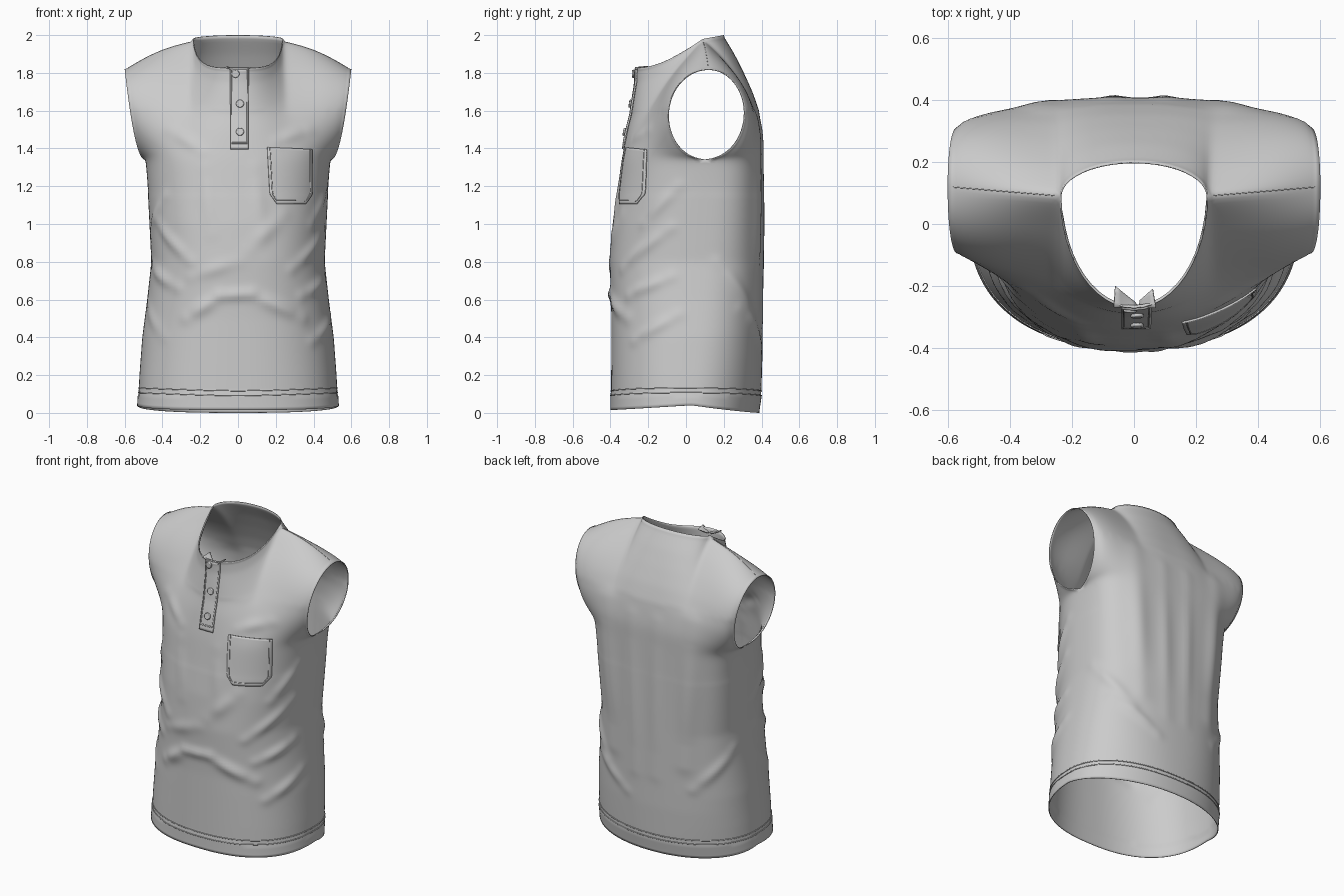
import bpy, bmesh, math
from mathutils import Vector
from mathutils.bvhtree import BVHTree

if "Cube" in bpy.data.objects:
    bpy.data.objects.remove(bpy.data.objects["Cube"])

pi, sin, cos = math.pi, math.sin, math.cos
ARM = 1.34      # height of the underarm
HALF, LOW, UP = 40, 80, 40
NECK = 0.3      # share of the top edge taken by the neckline

def table(t, pts):
    for (a, p), (b, q) in zip(pts, pts[1:]):
        if t <= b:
            return p + (q - p) * max(0, t - a) / (b - a)
    return pts[-1][1]

WIDTH = [(0, .535), (.2, .525), (.4, .51), (.6, .484), (.8, .462), (1, .472), (1.2, .482), (1.34, .493)]
FRONT = [(0, -.40), (.5, -.398), (.8, -.407), (1, -.392), (1.2, -.364), (1.34, -.345),
         (1.5, -.315), (1.6, -.29), (1.75, -.27), (1.825, -.272)]
BACK = [(0, .387), (.1, .402), (.3, .408), (1.45, .41), (1.6, .39), (1.7, .355), (1.8, .31), (1.9, .26), (2, .2)]
BOXY = [(0, 2.05), (.6, 2.5), (1.2, 3.0), (1.34, 3.1)]      # squareness of the back

def hem(u, front):
    base = .015 if front else 0
    return base + (.04 - base) * u * u

# ---- shirt surface: a front and a back panel joined at side and shoulder seams
def section(u, z, front):
    """Point on the torso cross-section; u runs -1..1 from seam to seam."""
    k = 2 / (2.4 if front else table(z, BOXY))
    th, seam = abs(u) * pi / 2, .03 + .07 * min(z, ARM) / ARM
    mid = table(z, FRONT if front else BACK)
    x = math.copysign(table(z, WIDTH) * sin(th) ** .8, u)
    side = min(1, abs(x) / table(z, WIDTH))
    return Vector((x, seam + (mid - seam) * (1 - side ** (2 / k)) ** (k / 2), z))

def top_edge(u, front):
    """Neckline, then shoulder seam."""
    a, sg = abs(u), math.copysign(1, u)
    if a <= NECK + 1e-6:
        ph = a / NECK * pi / 2
        c = max(cos(ph), 0)
        if front:
            return Vector((sg * .238 * sin(ph), .09 - .362 * c, 1.98 - .155 * sin(c * pi / 2)))
        return Vector((sg * .238 * sin(ph), .09 + .11 * c, 1.98 + .02 * c))
    t = (a - NECK) / (1 - NECK)
    return Vector((sg * (.238 + .362 * t), .09 + .03 * t, 1.98 - .16 * t + .022 * sin(pi * t)))

def soft_edge(u, front):
    """Top edge with the neck corner averaged away, used inside the panel."""
    r = .3 * min(1, (1 - abs(u)) / .4)
    return sum((top_edge(u + r * k / 6, front) * (7 - abs(k)) for k in range(-6, 7)), Vector()) / 49

def chord(u, s, front):
    soft = soft_edge(u, front)
    return section(u, ARM, front).lerp(soft, s) + (top_edge(u, front) - soft) * s ** 2

def arm_edge(s, sg, front):
    y = .1 + .02 * s + (-.205 if front else .2) * sin(pi * s)
    return Vector((sg * (.493 + .107 * sin(pi * s / 2)), y, 1.58 - .24 * cos(pi * s)))

def upper(u, s, front):
    sg, a = math.copysign(1, u), abs(u)
    edge = arm_edge(s, sg, front) - arm_edge(0, sg, front).lerp(arm_edge(1, sg, front), s)
    mid = chord(0, s, front)
    fix = table(mid.z, FRONT if front else BACK) - mid.y
    w = a ** 1.4
    return chord(u, s, front) + edge * w + Vector((0, fix * (1 - w), 0))

# folds as (angle, z) to (angle, z), height, width; angle 0 is front, 90 is +x
FOLDS = [(-38, .50, -14, .62, .018, .035), (-14, .62, 10, .63, .016, .03), (10, .63, 48, .50, .018, .035),
         (-70, 1.02, -35, .80, .014, .03), (-80, .78, -45, .66, .015, .03), (-35, .72, 0, .80, .01, .035),
         (80, .98, 40, .76, .014, .03), (80, .72, 48, .62, .015, .03), (85, .52, 55, .38, .014, .03),
         (-85, .95, -60, 1.15, .012, .03), (85, 1.2, 60, 1.0, .012, .03), (35, 1.05, 8, .86, .01, .04),
         (-28, 1.3, -20, .95, .008, .04), (15, 1.3, 18, .95, .008, .04), (-60, 1.5, -30, 1.38, .01, .03),
         (62, 1.5, 35, 1.44, .01, .03), (-85, .6, -55, .4, .008, .03), (125, .55, 160, .35, .012, .03),
         (110, .8, 140, .5, .012, .03), (-110, .7, -140, .45, .012, .03),
         (141, 1.55, 146, .6, .016, .05), (165, 1.5, 168, .5, .009, .04), (-170, 1.5, -172, .5, .009, .04),
         (-141, 1.55, -146, .6, .016, .05)]

def fold_height(p):
    ang, h = math.degrees(math.atan2(p.x, -p.y)), 0
    for a0, z0, a1, z1, amp, w in FOLDS:
        k = .0075
        d = ((ang - a0 + 180) % 360 - 180) * k, p.z - z0
        e = (a1 - a0) * k, z1 - z0
        t = (d[0] * e[0] + d[1] * e[1]) / (e[0] ** 2 + e[1] ** 2)
        c = min(1, max(0, t))
        r = (d[0] - e[0] * c) ** 2 + (d[1] - e[1] * c) ** 2
        h += amp * math.exp(-r / (w * w)) * sin(pi * min(.85, max(.15, t)))
    return h - .003

def finish(name, bm, thick=0, offset=-1.0):
    me = bpy.data.meshes.new(name)
    bm.to_mesh(me)
    bm.free()
    ob = bpy.data.objects.new(name, me)
    bpy.context.collection.objects.link(ob)
    if thick:
        m = ob.modifiers.new("cloth", 'SOLIDIFY')
        m.thickness, m.offset = thick, offset
    bpy.ops.object.select_all(action='DESELECT')
    ob.select_set(True)
    bpy.context.view_layer.objects.active = ob
    bpy.ops.object.shade_smooth_by_angle(angle=math.radians(50))

def grid(bm, cols, rows, fn):
    v = [[bm.verts.new(fn(i, j)) for i in range(cols + 1)] for j in range(rows + 1)]
    for j in range(rows):
        for i in range(cols):
            bm.faces.new((v[j][i], v[j][i + 1], v[j + 1][i + 1], v[j + 1][i]))

bm = bmesh.new()
for front in (True, False):
    def point(i, j):
        u = (i - HALF) / HALF
        if j <= LOW:
            h = hem(u, front)
            return section(u, (ARM - h) * j / LOW + h, front)
        return upper(u, (j - LOW) / UP, front)
    grid(bm, 2 * HALF, LOW + UP, point)
bmesh.ops.remove_doubles(bm, verts=bm.verts, dist=.0005)
for low, high, count in ((0, 3, 4), (1.15, 1.6, 14)):
    inner = [v for v in bm.verts if not v.is_boundary and low < v.co.z < high]
    for _ in range(count):
        bmesh.ops.smooth_vert(bm, verts=inner, factor=.5, use_axis_x=True, use_axis_y=True, use_axis_z=True)
bmesh.ops.recalc_face_normals(bm, faces=bm.faces)
bm.normal_update()
if sum(f.normal.x * f.calc_center_median().x + f.normal.y * f.calc_center_median().y for f in bm.faces) < 0:
    bmesh.ops.reverse_faces(bm, faces=bm.faces)
    bm.normal_update()
moves = [(v, v.normal * (fold_height(v.co) + (.004 if v.co.z < .1 else 0))) for v in bm.verts
         if not (v.is_boundary and v.co.z > 1)]
for v, d in moves:
    d.z *= 1 if v.co.z > .2 else 0
    v.co += d
bm.normal_update()
tree = BVHTree.FromBMesh(bm)
finish("shirt_body", bm, .005)

# ---- details laid on the cloth by ray casting
def drape(x, z, lift):
    hit, n, *_ = tree.ray_cast(Vector((x, -2, z)), Vector((0, 1, 0)))
    if hit is None or hit.y > 0:
        hit, n, *_ = tree.find_nearest(Vector((x, -.28, z)))
    n = n if n.y < 0 else -n
    return hit + n * lift, n

def patch(name, cols, rows, fn, lift, thick):
    bm = bmesh.new()
    grid(bm, cols, rows, lambda i, j: drape(*fn(i / cols, j / rows), lift)[0])
    finish(name, bm, thick, 0)

def thread(name, pts, closed=False, r=.0025):
    cu = bpy.data.curves.new(name, 'CURVE')
    cu.dimensions, cu.bevel_depth, cu.bevel_resolution = '3D', r, 1
    sp = cu.splines.new('POLY')
    sp.points.add(len(pts) - 1)
    for q, p in zip(sp.points, pts):
        q.co = (*p, 1)
    sp.use_cyclic_u = closed
    bpy.context.collection.objects.link(bpy.data.objects.new(name, cu))

def outline(fn, n, m=.06):
    lo, hi = m, 1 - m
    c = [(lo, 0), (lo, hi), (hi, hi), (hi, 0)]
    return [fn(a[0] + (b[0] - a[0]) * k / n, a[1] + (b[1] - a[1]) * k / n)
            for a, b in zip(c, c[1:]) for k in range(n)] + [fn(hi, 0)]

# chest pocket with clipped lower corners
def pocket(u, v):
    w = .118 - .008 * v - .035 * max(0, v - .82) / .18
    return .272 + .008 * v + (2 * u - 1) * w, 1.405 - .3 * v - .01 * u * (1 - v)

patch("chest_pocket", 20, 24, pocket, .004, .006)
thread("pocket_stitch", [drape(x, z, .007)[0] for x, z in outline(pocket, 20)])

# button placket
def placket(u, v):
    return -.04 + .095 * u, 1.82 - .425 * v

patch("placket", 8, 30, placket, .006, .008)
thread("placket_stitch", [drape(x, z, .010)[0] for x, z in outline(placket, 24, .08)])
thread("placket_cross_stitch", [drape(-.035 + .085 * k / 8, 1.425, .010)[0] for k in range(9)])

for k, (x, z) in enumerate(((.01, 1.485), (.01, 1.635), (-.012, 1.795))):
    p, n = drape(x, z, .015)
    bpy.ops.mesh.primitive_cylinder_add(vertices=24, radius=.021, depth=.012, location=p,
                                        rotation=n.to_track_quat('Z', 'Y').to_euler())
    b = bpy.context.object
    b.name = "button_%d" % (k + 1)
    m = b.modifiers.new("round", 'BEVEL')
    m.width, m.segments = .004, 2
    bpy.ops.object.shade_smooth_by_angle()

# folded-in placket ends at the neckline
for name, a, b, c, d in (("neck_flap_left", (-.065, -.268, 1.828), (.02, -.272, 1.80), (-.06, -.2, 1.835), (.0, -.25, 1.80)),
                         ("neck_flap_right", (.015, -.272, 1.795), (.07, -.27, 1.83), (.02, -.245, 1.80), (.06, -.21, 1.825))):
    bm = bmesh.new()
    A, B, C, D = map(Vector, (a, b, c, d))
    grid(bm, 4, 4, lambda i, j: A.lerp(B, i / 4).lerp(C.lerp(D, i / 4), j / 4))
    finish(name, bm, .006, 0)

# double hem stitching
for k, h in enumerate((.092, .117)):
    ring = []
    for i in range(160):
        a = 2 * pi * i / 160
        d = Vector((sin(a), -cos(a), 0))
        hit = tree.ray_cast(d * 2 + Vector((0, 0, h + .015 * sin(a) ** 2)), -d)[0]
        if hit:
            ring.append(hit + d * .001)
    thread("hem_stitch_%d" % (k + 1), ring, True, .003)

# shoulder seams
for sg, side in ((1, "left"), (-1, "right")):
    pts = []
    for k in range(1, 20):
        t = top_edge(sg * (NECK + (1 - NECK) * k / 20), True)
        hit = tree.ray_cast(Vector((t.x, t.y, 3)), Vector((0, 0, -1)))[0]
        if hit:
            pts.append(hit)
    thread("shoulder_seam_" + side, pts, r=.0015)
